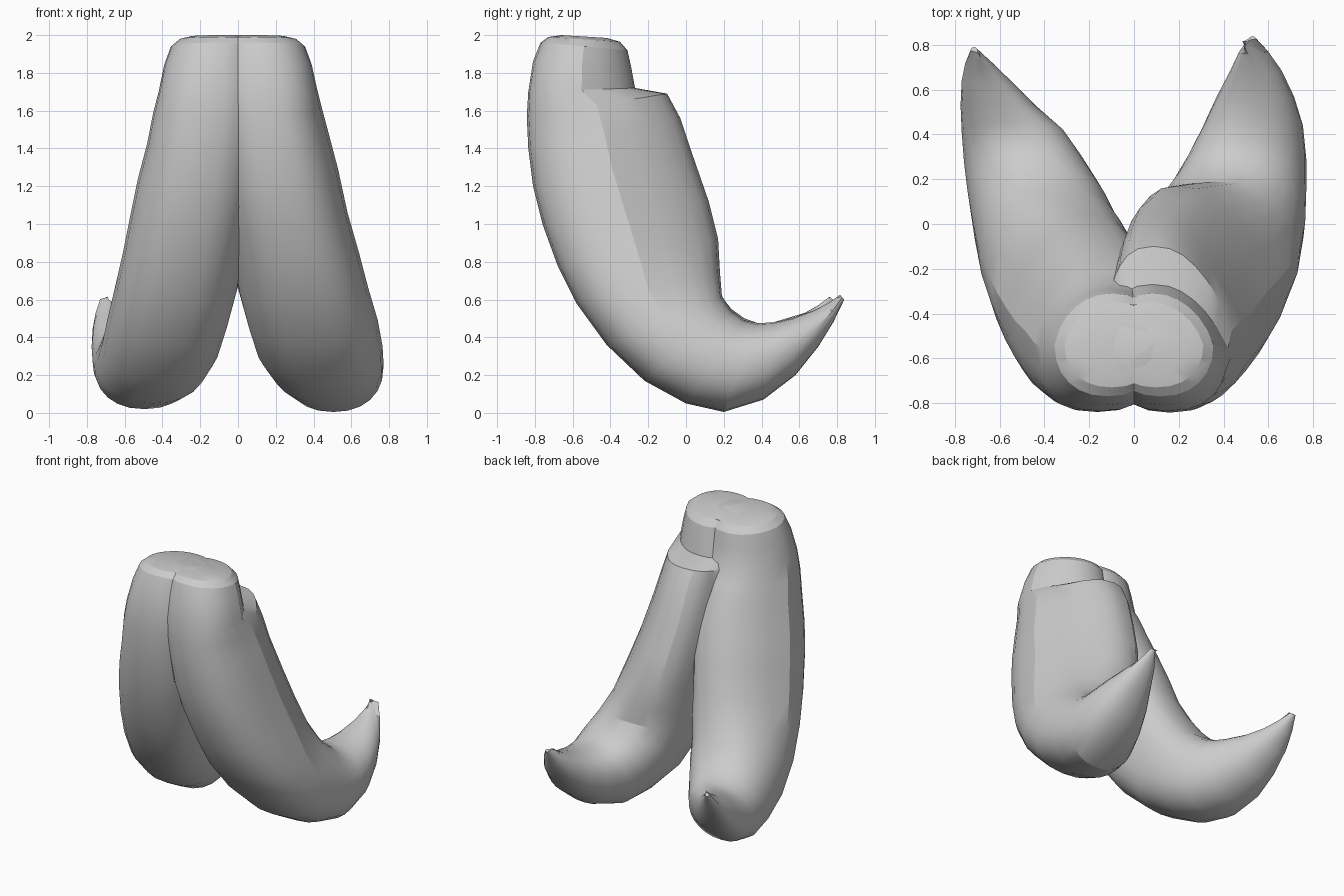
import bpy, bmesh, math

SIDES = 24


def horn(name, rings, side, lean):
    """Loft rings given as front point (y, z), back point (y, z), inner x, outer x."""
    bm = bmesh.new()
    loops = []
    for fy, fz, by, bz, x0, x1 in rings:
        # fuller, squarer section on the body, rounder at the cap and tip
        power = 0.8 if 0.5 < bz < 1.8 and fy < .3 else 0.9
        # the back of the body leans towards the middle, most at the heel
        pull = lean * max(0, min(1, (bz - .5) / .35, (2.15 - bz) / .7))
        loop = []
        for i in range(SIDES):
            a = 2 * math.pi * i / SIDES
            c, s = math.cos(a), math.sin(a)
            u = math.copysign(abs(c) ** power, c)
            v = math.copysign(abs(s) ** power, s)
            x = (x0 + x1) / 2 + (x1 - x0) / 2 * v
            x -= pull * max(0, -u) * (v + 1) / 2
            y = (fy + by) / 2 + (fy - by) / 2 * u
            z = (fz + bz) / 2 + (fz - bz) / 2 * u
            loop.append(bm.verts.new((side * x, y, z)))
        loops.append(loop)
    for a, b in zip(loops, loops[1:]):
        for i in range(SIDES):
            j = (i + 1) % SIDES
            bm.faces.new((a[i], a[j], b[j], b[i]))
    bm.faces.new(loops[0])
    bm.faces.new(loops[-1])
    bmesh.ops.recalc_face_normals(bm, faces=bm.faces)
    mesh = bpy.data.meshes.new(name)
    bm.to_mesh(mesh)
    bm.free()
    obj = bpy.data.objects.new(name, mesh)
    bpy.context.collection.objects.link(obj)
    bpy.ops.object.select_all(action='DESELECT')
    obj.select_set(True)
    bpy.context.view_layer.objects.active = obj
    bpy.ops.object.shade_smooth_by_angle(angle=math.radians(25))
    return obj


# Rounded cap shared by both horns
cap = [
    (-.66, 2.0, -.42, 1.985, -.10, .25),
    (-.73, 1.99, -.35, 1.965, -.11, .31),
    (-.77, 1.96, -.31, 1.92, -.12, .355),
    (-.81, 1.86, -.29, 1.83, -.12, .39),
]
# Right horn: stepped back near the top, bulging heel, slim upturned tip
right = cap + [
    (-.835, 1.70, -.27, 1.72, -.12, .42),
    (-.843, 1.57, -.10, 1.69, -.12, .44),
    (-.835, 1.40, -.03, 1.56, -.11, .48),
    (-.81, 1.20, .03, 1.38, -.10, .53),
    (-.76, 1.00, .12, 1.12, -.07, .58),
    (-.68, .78, .17, .92, -.03, .64),
    (-.58, .58, .18, .74, .0, .69),
    (-.42, .36, .19, .62, .05, .74),
    (-.22, .17, .24, .54, .10, .765),
    (0, .05, .31, .49, .17, .77),
    (.20, .005, .38, .475, .24, .77),
    (.41, .07, .47, .48, .31, .755),
    (.58, .20, .56, .50, .37, .715),
    (.70, .35, .67, .54, .43, .66),
    (.78, .48, .76, .585, .47, .60),
    (.838, .60, .815, .625, .515, .545),
]
# Left horn: smoother back, tip swept outwards
left = cap + [
    (-.835, 1.70, -.27, 1.70, -.12, .42),
    (-.84, 1.57, -.21, 1.60, -.12, .45),
    (-.83, 1.40, -.14, 1.46, -.11, .48),
    (-.80, 1.20, -.07, 1.28, -.10, .53),
    (-.75, 1.00, .0, 1.09, -.07, .57),
    (-.67, .78, .05, .91, -.03, .61),
    (-.57, .58, .11, .76, .0, .65),
    (-.42, .36, .17, .64, .05, .69),
    (-.22, .17, .24, .55, .10, .72),
    (0, .05, .31, .50, .16, .745),
    (.18, .02, .38, .475, .23, .76),
    (.37, .07, .45, .475, .31, .77),
    (.53, .20, .53, .50, .44, .775),
    (.65, .35, .63, .53, .55, .77),
    (.73, .48, .70, .57, .63, .755),
    (.79, .59, .76, .615, .70, .73),
]
horn("right_horn", right, 1, 0.22)
horn("left_horn", left, -1, 0.14)
